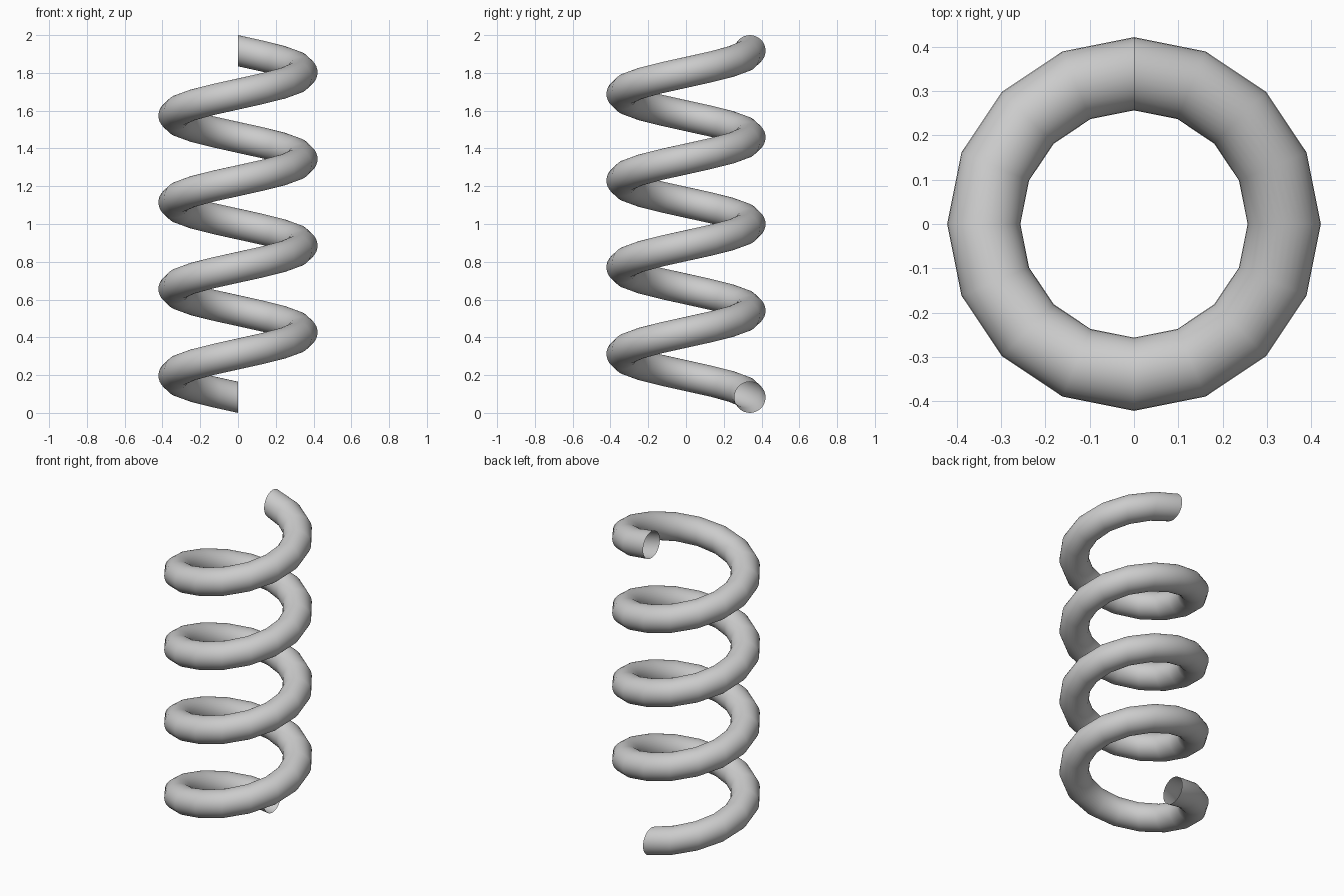
import bpy
import bmesh
from math import pi, cos, sin

if "Cube" in bpy.data.objects:
    bpy.data.objects.remove(bpy.data.objects["Cube"])

COIL_R = 0.3385     # axis to wire centre
WIRE_R = 0.0825     # wire radius, circle kept in the upright radial plane
TURNS, STEPS, SIDES = 4, 16, 32
RISE = 2.0 - 2 * WIRE_R

bm = bmesh.new()

# upright circles swept around z, starting at the back (+y) and climbing counterclockwise
rings = []
total = TURNS * STEPS
for i in range(total + 1):
    t = pi / 2 + 2 * pi * i / STEPS
    ring = []
    for j in range(SIDES):
        a = 2 * pi * j / SIDES
        r = COIL_R + WIRE_R * cos(a)
        z = WIRE_R + RISE * i / total + WIRE_R * sin(a)
        ring.append(bm.verts.new((r * cos(t), r * sin(t), z)))
    rings.append(ring)

# wire skin, open at both ends
for lo, hi in zip(rings, rings[1:]):
    for j in range(SIDES):
        k = (j + 1) % SIDES
        bm.faces.new((lo[j], hi[j], hi[k], lo[k])).smooth = True

mesh = bpy.data.meshes.new("coil_spring")
bm.to_mesh(mesh)
bm.free()
spring = bpy.data.objects.new("coil_spring", mesh)
bpy.context.collection.objects.link(spring)
